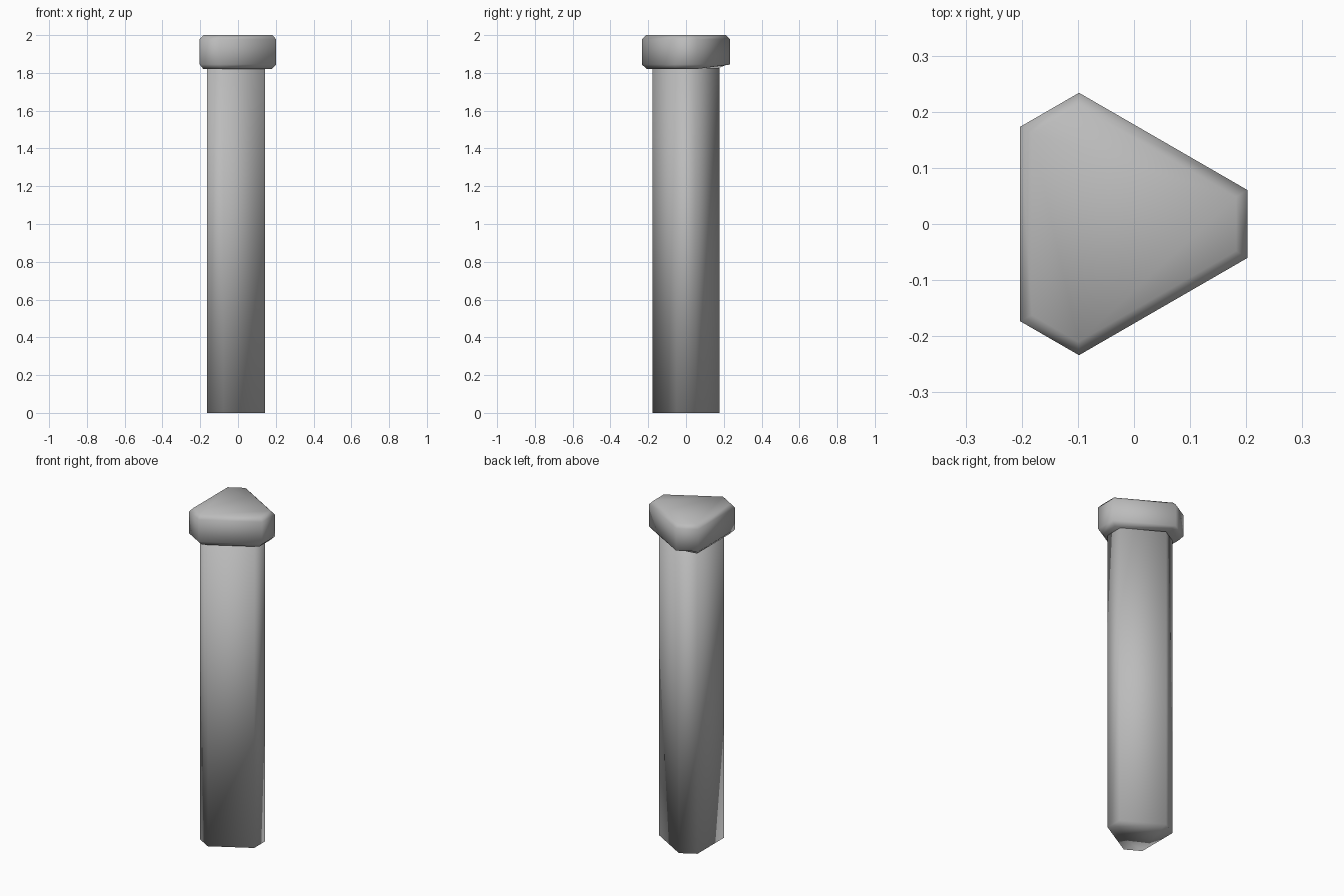
import bpy
import bmesh
from math import radians, tan, pi
from mathutils import Matrix, Vector

cube = bpy.data.objects.get("Cube")
if cube:
    bpy.data.objects.remove(cube, do_unlink=True)

grey = bpy.data.materials.new("plain_grey")
grey.use_nodes = True
colour = (0.5, 0.5, 0.5, 1)
grey.diffuse_color = colour
grey.node_tree.nodes["Principled BSDF"].inputs["Base Color"].default_value = colour

CENTRE = Vector((-0.033, 0, 0))


def section(side, corner):
    """Triangle with cut corners: distances from the axis to sides and corners."""
    half = (2 * side - corner) * tan(pi / 6)
    return [Matrix.Rotation(radians(a), 3, "Z") @ Vector((corner, y, 0))
            for a in (0, 120, 240) for y in (-half, half)]


def prism(name, rings, smooth_angle):
    """Loft stacked sections given as (z, side, corner) and close both ends."""
    bm = bmesh.new()
    loops = [[bm.verts.new(p + CENTRE + Vector((0, 0, z))) for p in section(s, c)]
             for z, s, c in rings]
    for low, high in zip(loops, loops[1:]):
        for i in range(len(low)):
            j = (i + 1) % len(low)
            bm.faces.new((low[i], low[j], high[j], high[i]))
    bm.faces.new(loops[0][::-1])
    bm.faces.new(loops[-1])
    mesh = bpy.data.meshes.new(name)
    bm.to_mesh(mesh)
    bm.free()
    mesh.materials.append(grey)
    obj = bpy.data.objects.new(name, mesh)
    bpy.context.collection.objects.link(obj)
    bpy.ops.object.select_all(action="DESELECT")
    bpy.context.view_layer.objects.active = obj
    obj.select_set(True)
    bpy.ops.object.shade_smooth_by_angle(angle=radians(smooth_angle))
    return obj


# Tall post
prism("post_shaft", [(0, 0.132, 0.176), (1.825, 0.132, 0.176)], 100)

# Wider cap with chamfered rims
cap = prism("post_cap", [(1.82, 0.15, 0.21), (1.845, 0.17, 0.235),
                         (1.978, 0.17, 0.235), (2.0, 0.149, 0.215)], 65)
# The rear corner of the lower rim is cut slightly higher
rear = max((v for v in cap.data.vertices if v.co.z < 1.83), key=lambda v: v.co.y)
rear.co.z = 1.84
